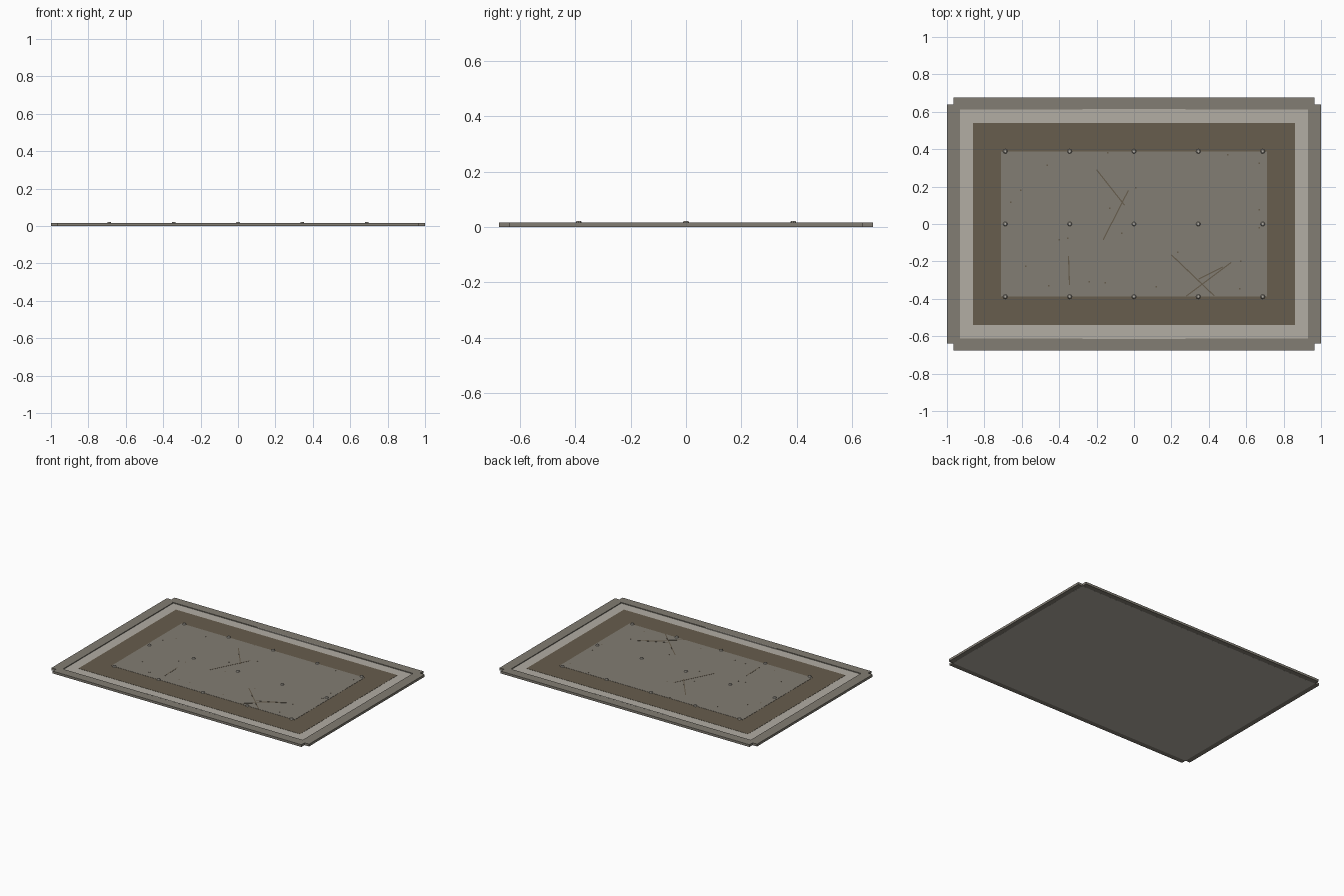
import bpy, bmesh, math

if "Cube" in bpy.data.objects:
    bpy.data.objects.remove(bpy.data.objects["Cube"])


def material(name, rgb):
    m = bpy.data.materials.new(name)
    lin = [((c / 255 + 0.055) / 1.055) ** 2.4 for c in rgb]
    m.diffuse_color = (*lin, 1)
    m.use_nodes = True
    m.node_tree.nodes["Principled BSDF"].inputs["Base Color"].default_value = m.diffuse_color
    return m


LIGHT = material("pale stone", (178, 173, 163))
GREY = material("worn grey", (130, 125, 115))
BROWN = material("dark brown", (103, 93, 77))


def finish(name, bm, mat):
    me = bpy.data.meshes.new(name)
    bm.to_mesh(me)
    bm.free()
    me.materials.append(mat)
    ob = bpy.data.objects.new(name, me)
    bpy.context.collection.objects.link(ob)
    return ob


def add_box(bm, x, y, z0, z1, sx, sy, angle=0):
    vs = bmesh.ops.create_cube(bm, size=1)["verts"]
    c, s = math.cos(angle), math.sin(angle)
    for v in vs:
        px, py = v.co.x * sx, v.co.y * sy
        v.co = (x + px * c - py * s, y + px * s + py * c,
                z0 + (v.co.z + 0.5) * (z1 - z0))


def box(name, mat, x, y, z0, z1, sx, sy):
    bm = bmesh.new()
    add_box(bm, x, y, z0, z1, sx, sy)
    return finish(name, bm, mat)


# base slab with stacked thin inlays
box("base_slab", LIGHT, 0, 0, 0, 0.011, 1.93, 1.28)
box("brown_border", BROWN, 0, 0, 0.0105, 0.0122, 1.72, 1.08)
box("centre_panel", GREY, 0, 0, 0.0115, 0.0134, 1.42, 0.775)

# rim bars, leaving small square notches at the corners
for s, side in ((-1, "a"), (1, "b")):
    box("long_rim_" + side, GREY, 0, s * 0.643, 0.0002, 0.0165, 1.93, 0.064)
    box("short_rim_" + side, GREY, s * 0.965, 0, 0.0002, 0.0164, 0.07, 1.28)
    # pale strip in the middle of each long rim
    box("rim_strip_" + side, LIGHT, 0, s * 0.612, 0.010, 0.0168, 0.55, 0.008)

# scratches on the centre panel
bm = bmesh.new()
for x0, y0, x1, y1 in ((-.20, .29, -.05, .10), (-.03, .18, -.165, -.085),
                       (-.35, -.17, -.345, -.325), (.20, -.165, .43, -.385),
                       (.28, -.385, .52, -.205), (.345, -.295, .475, -.23)):
    add_box(bm, (x0 + x1) / 2, (y0 + y1) / 2, 0.013, 0.0142,
            math.hypot(x1 - x0, y1 - y0), 0.006, math.atan2(y1 - y0, x1 - x0))
finish("scratches", bm, BROWN)

# small pits
bm = bmesh.new()
for x, y in ((-.14, .38), (-.465, .315), (-.605, .18), (-.66, .115), (-.13, .085),
             (.01, .195), (-.065, -.05), (-.40, -.085), (-.355, -.075),
             (-.58, -.225), (-.455, -.33), (-.24, -.31), (-.155, -.315),
             (.12, -.335), (.235, -.15), (.57, -.2), (.565, -.345), (.5, .37),
             (.67, .325), (.67, .075), (.67, -.02)):
    add_box(bm, x, y, 0.013, 0.0142, 0.008, 0.008)
finish("pits", bm, BROWN)

# rivets in a 5 by 3 grid
bm = bmesh.new()
for i in range(-2, 3):
    for j in (-1, 0, 1):
        r = bmesh.ops.create_cone(bm, cap_ends=True, segments=8, radius1=0.013,
                                  radius2=0.008, depth=0.010)
        bmesh.ops.translate(bm, verts=r["verts"], vec=(i * 0.344, j * 0.388, 0.0165))
finish("rivets", bm, LIGHT)
